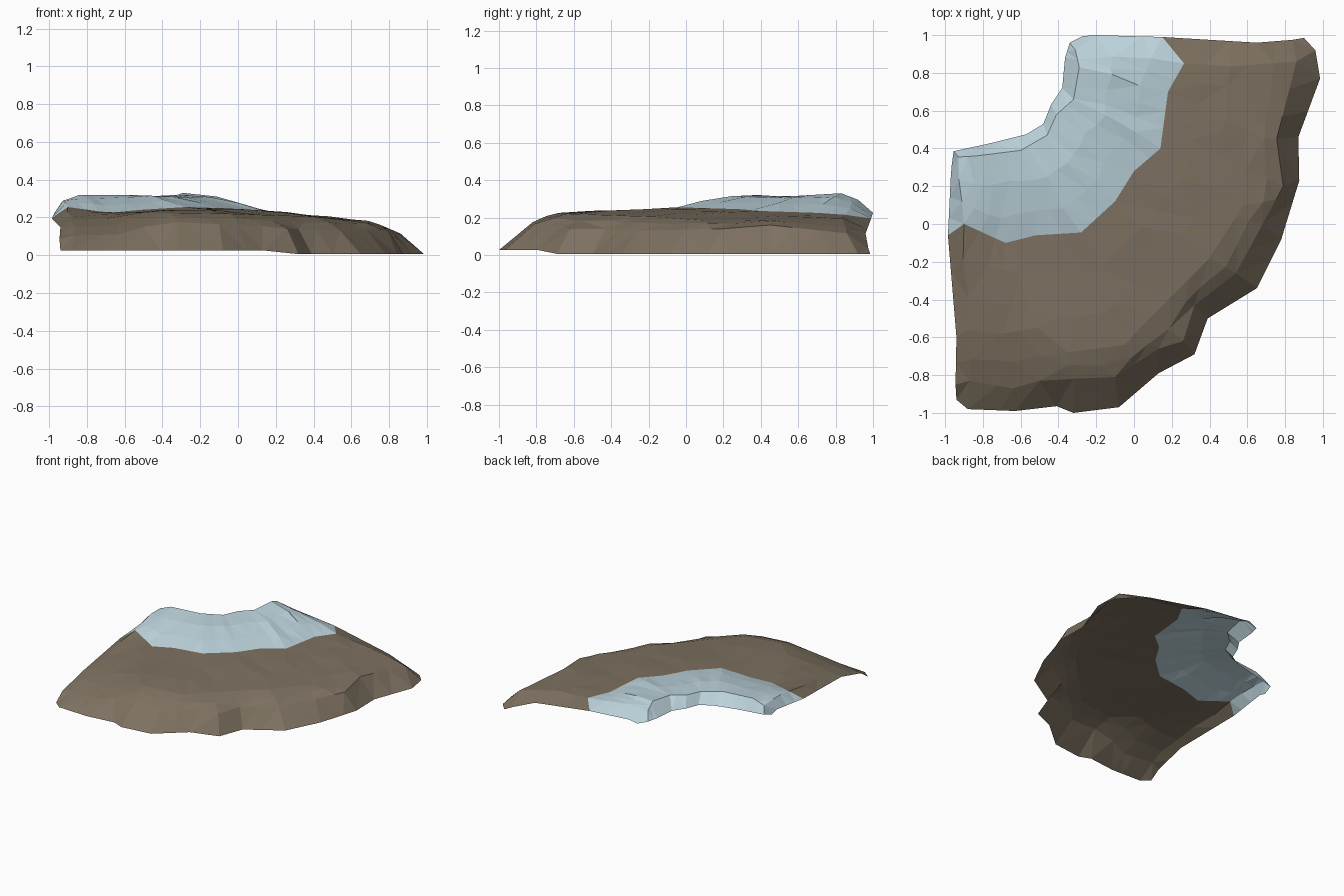
import bpy, bmesh, random
from mathutils import Vector

if "Cube" in bpy.data.objects:
    bpy.data.objects.remove(bpy.data.objects["Cube"])

random.seed(4)
COLS = 20  # columns between the two cut ends

# Contour lines of the slope, from the back cut (y = 1) round to the left cut (x = -1)
lip = [(-.27, .995, .21), (-.34, .96, .23), (-.365, .88, .235), (-.38, .72, .235),
       (-.44, .63, .235), (-.48, .53, .235), (-.57, .475, .235), (-.75, .43, .235),
       (-.955, .385, .23), (-.965, .31, .205)]
crest = [(-.2, 1.0, .225), (-.31, .92, .295), (-.29, .83, .33), (-.32, .66, .32),
         (-.41, .58, .315), (-.46, .47, .315), (-.6, .39, .32), (-.84, .36, .32),
         (-.93, .355, .285), (-.97, .25, .225)]
snow_line = [(.15, .99, .195), (.265, .85, .215), (.18, .7, .225), (.14, .4, .235),
             (0, .28, .245), (-.1, .12, .25), (-.28, -.045, .255), (-.52, -.06, .24),
             (-.68, -.1, .225), (-.9, 0, .255), (-.985, -.06, .195)]
shoulder = [(.65, .96, .115), (.6, .84, .18), (.6, .5, .19), (.58, .1, .185),
            (.4, -.18, .205), (.1, -.48, .215), (-.05, -.64, .22), (-.35, -.68, .225),
            (-.51, -.55, .225), (-.7, -.58, .195), (-.88, -.56, .18), (-.94, -.6, .15)]
brink = [(.84, .975, .035), (.86, .86, .115), (.755, .45, .16), (.79, .2, .14),
         (.54, -.26, .13), (.32, -.43, .14), (.26, -.62, .14), (.13, -.66, .155),
         (-.1, -.81, .165), (-.32, -.82, .175), (-.5, -.83, .15), (-.64, -.87, .11),
         (-.87, -.83, .105), (-.945, -.85, .085)]
foot = [(.9, .985), (.96, .92), (.985, .77), (.87, .46), (.875, .23), (.78, -.08),
        (.65, -.34), (.39, -.5), (.32, -.69), (.13, -.79), (-.08, -.97), (-.32, -1),
        (-.52, -.92), (-.63, -.99), (-.88, -.98), (-.94, -.93)]
foot = [(x, y, .026 if x < .3 else .006) for x, y in foot]


def resample(pts, n):
    """Evenly spaced points along a polyline, snapped to its corners."""
    run = [0.0]
    for a, b in zip(pts, pts[1:]):
        run.append(run[-1] + (b - a).length)
    out = []
    for i in range(n):
        t = run[-1] * i / (n - 1)
        k = max(j for j in range(len(pts) - 1) if run[j] <= t + 1e-9)
        out.append(pts[k].lerp(pts[k + 1], min(1, (t - run[k]) / (run[k + 1] - run[k]))))
    for r, p in zip(run, pts):
        out[round(r / run[-1] * (n - 1))] = p.copy()
    return out


def contour(pts):
    """A row of points with the two cut ends kept as given."""
    pts = [Vector(p) for p in pts]
    return [pts[0]] + resample(pts[1:-1], COLS) + [pts[-1]]


def between(a, b, f, lift):
    """A slightly rough row between two contours."""
    row = [p.lerp(q, f) for p, q in zip(a, b)]
    for p in row[1:-1]:
        p += Vector((random.uniform(-.012, .012), random.uniform(-.012, .012),
                     lift + random.uniform(-.004, .004)))
    return row


def material(name, rgb):
    m = bpy.data.materials.new(name)
    m.diffuse_color = (*rgb, 1)
    m.use_nodes = True
    m.node_tree.nodes["Principled BSDF"].inputs["Base Color"].default_value = m.diffuse_color
    return m


r_lip, r_crest, r_snow, r_shoulder, r_brink, r_foot = [
    contour(c) for c in (lip, crest, snow_line, shoulder, brink, foot)]

snow_rows = [r_lip, r_crest, between(r_crest, r_snow, .35, .016),
             between(r_crest, r_snow, .7, .012), r_snow]
earth_rows = [r_snow, between(r_snow, r_shoulder, .35, .004),
              between(r_snow, r_shoulder, .7, .004), r_shoulder,
              between(r_shoulder, r_brink, .55, .008), r_brink, r_foot]


def shell(name, rows, mat):
    """Flat-shaded open surface skinned through the rows."""
    bm = bmesh.new()
    grid = [[bm.verts.new(p) for p in row] for row in rows]
    for a, b in zip(grid, grid[1:]):
        for i in range(len(a) - 1):
            bm.faces.new((a[i], a[i + 1], b[i + 1], b[i]))
    bmesh.ops.triangulate(bm, faces=bm.faces[:], quad_method='SHORT_EDGE')
    bm.normal_update()
    if sum(f.normal.z for f in bm.faces) < 0:
        bmesh.ops.reverse_faces(bm, faces=bm.faces[:])
    me = bpy.data.meshes.new(name)
    bm.to_mesh(me)
    bm.free()
    me.materials.append(mat)
    bpy.context.collection.objects.link(bpy.data.objects.new(name, me))


shell("snow_cap", snow_rows, material("snow", (.52, .67, .73)))
shell("earth_slope", earth_rows, material("brown_rock", (.205, .165, .118)))
